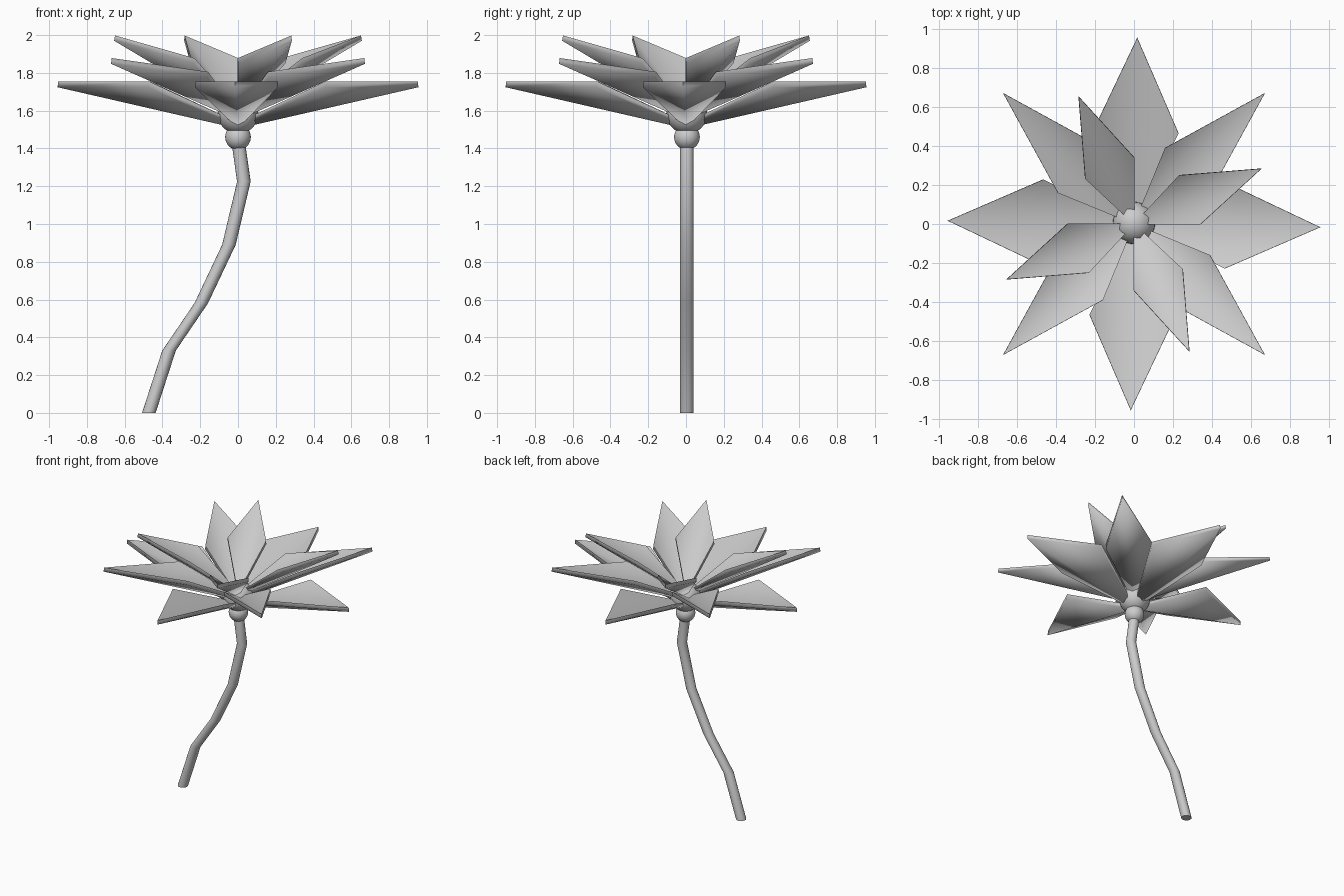
import bpy, bmesh, math
from mathutils import Matrix, Vector

cube = bpy.data.objects.get("Cube")
if cube:
    bpy.data.objects.remove(cube, do_unlink=True)

grey = bpy.data.materials.new("soft_grey")
grey.use_nodes = True
colour = (0.6, 0.6, 0.6, 1)
grey.diffuse_color = colour
grey.node_tree.nodes["Principled BSDF"].inputs["Base Color"].default_value = colour


def finish(name, bm, angle):
    """Turn a bmesh into a smooth-shaded object."""
    bmesh.ops.recalc_face_normals(bm, faces=bm.faces)
    mesh = bpy.data.meshes.new(name)
    bm.to_mesh(mesh)
    bm.free()
    mesh.materials.append(grey)
    obj = bpy.data.objects.new(name, mesh)
    bpy.context.collection.objects.link(obj)
    bpy.ops.object.select_all(action="DESELECT")
    obj.select_set(True)
    bpy.context.view_layer.objects.active = obj
    bpy.ops.object.shade_smooth_by_angle(angle=math.radians(angle))


def petal(name, turn, root_z, tip, side, thick=0.032):
    """Kite folded along its midline; tip = (reach, z), side = (reach, half width, z)."""
    bm = bmesh.new()
    outline = [(0, 0, root_z), (side[0], -side[1], side[2]),
               (tip[0], 0, tip[1]), (side[0], side[1], side[2])]
    lean = Vector((root_z - tip[1], 0, tip[0])).normalized() * thick
    lean.x *= 0.3
    low = [bm.verts.new(p) for p in outline]
    high = [bm.verts.new(Vector(p) + lean) for p in outline]
    for ring in (low, high):
        bm.faces.new((ring[0], ring[1], ring[2]))
        bm.faces.new((ring[0], ring[2], ring[3]))
    for i in range(4):
        j = (i + 1) % 4
        bm.faces.new((low[i], low[j], high[j], high[i]))
    bm.transform(Matrix.Rotation(math.radians(turn), 4, "Z"))
    finish(name, bm, 70)


def ball(name, radius, z):
    bm = bmesh.new()
    bmesh.ops.create_uvsphere(bm, u_segments=32, v_segments=16, radius=radius,
                              matrix=Matrix.Translation((0, 0.005, z)))
    finish(name, bm, 60)


# Three tiers of four petals
tiers = [
    ("outer_petal", -1, 1.505, (0.955, 1.724), (0.47, 0.22, 1.724)),
    ("middle_petal", 45, 1.55, (0.95, 1.848), (0.39, 0.163, 1.775)),
    ("inner_petal", 23.5, 1.58, (0.715, 1.97), (0.315, 0.137, 1.85)),
]
for name, start, root_z, tip, side in tiers:
    for k in range(4):
        petal(f"{name}_{k + 1}", start + 90 * k, root_z, tip, side)

# Flower centre and the bulb under it
ball("flower_centre", 0.108, 1.585)
ball("bulb", 0.068, 1.46)

# Bent stem, made of level rings
path = [(-0.472, 0), (-0.365, 0.33), (-0.195, 0.58), (-0.048, 0.89), (0.031, 1.225), (0.002, 1.43)]
sides = 16
bm = bmesh.new()
rings = []
for x, z in path:
    rings.append([bm.verts.new((x + 0.036 * math.cos(math.tau * i / sides),
                                0.005 + 0.036 * math.sin(math.tau * i / sides), z))
                  for i in range(sides)])
for a, b in zip(rings, rings[1:]):
    for i in range(sides):
        j = (i + 1) % sides
        bm.faces.new((a[i], a[j], b[j], b[i]))
bm.faces.new(rings[0])
bm.faces.new(rings[-1])
finish("stem", bm, 40)
